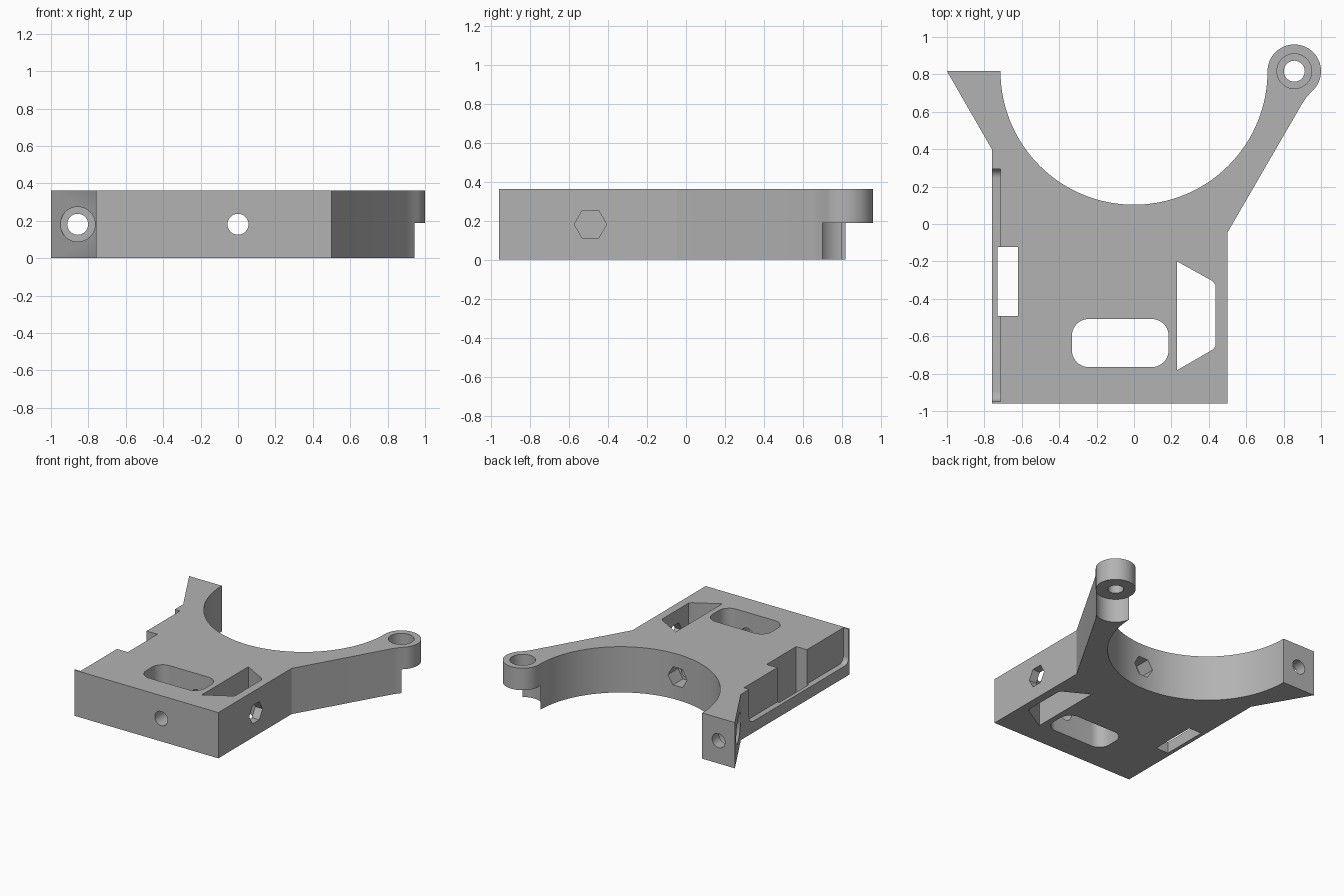
import bpy
import bmesh
from math import sin, cos, radians

cube = bpy.data.objects.get("Cube")
if cube:
    bpy.data.objects.remove(cube, do_unlink=True)

H = 0.362          # plate thickness
MID = H / 2
EAR = (0.857, 0.817)
EAR_R = 0.143
BORE_R = 0.714
HOLE_R, HEAD_R, NUT_R = 0.056, 0.093, 0.083

grey = bpy.data.materials.new("plain grey")
grey.use_nodes = True
colour = (0.45, 0.45, 0.45, 1)
grey.diffuse_color = colour
grey.node_tree.nodes["Principled BSDF"].inputs["Base Color"].default_value = colour


def arc(centre, r, start, end, n):
    """Points along a circular arc, angles in degrees."""
    steps = [radians(start + (end - start) * i / n) for i in range(n + 1)]
    return [(centre[0] + r * cos(a), centre[1] + r * sin(a)) for a in steps]


def circle(centre, r, n=48):
    return arc(centre, r, 0, 360, n)[:-1]


def rounded_box(x0, x1, y0, y1, r):
    corners = [(x1 - r, y1 - r), (x0 + r, y1 - r), (x0 + r, y0 + r), (x1 - r, y0 + r)]
    return [p for i, c in enumerate(corners) for p in arc(c, r, 90 * i, 90 * i + 90, 10)]


def prism(name, points, lo, hi, axis="Z"):
    """Extrude a flat outline between lo and hi along an axis."""
    place = {"X": lambda u, v, w: (w, u, v),
             "Y": lambda u, v, w: (u, w, v),
             "Z": lambda u, v, w: (u, v, w)}[axis]
    bm = bmesh.new()
    low = [bm.verts.new(place(u, v, lo)) for u, v in points]
    high = [bm.verts.new(place(u, v, hi)) for u, v in points]
    bm.faces.new(low)
    bm.faces.new(high)
    for i in range(len(points)):
        j = (i + 1) % len(points)
        bm.faces.new((low[i], low[j], high[j], high[i]))
    bmesh.ops.recalc_face_normals(bm, faces=bm.faces)
    mesh = bpy.data.meshes.new(name)
    bm.to_mesh(mesh)
    bm.free()
    mesh.materials.append(grey)
    obj = bpy.data.objects.new(name, mesh)
    bpy.context.collection.objects.link(obj)
    return obj


# Bracket plate: square base, half-round cradle, pointed horn and round ear
outline = [(-0.76, -0.96), (0.5, -0.96), (0.5, -0.045),
           (0.9, 0.645), (0.922, 0.677), (0.946, 0.704)]
outline += arc(EAR, EAR_R, -42, 180, 48)
outline += arc((0, EAR[1]), BORE_R, 0, -180, 80)[1:]
outline += [(-1, EAR[1]), (-0.76, 0.4)]
bracket = prism("cradle_bracket", outline, 0, H)

cutters = [
    # Ear: clearance underneath, screw hole and head recess
    prism("ear_clearance", circle(EAR, EAR_R + 0.002, 64), -0.1, 0.188),
    prism("ear_hole", circle(EAR, HOLE_R), 0.1, 0.5),
    prism("ear_head_recess", circle(EAR, HEAD_R), 0.27, 0.5),
    # Horn: screw hole and head recess from the front
    prism("horn_hole", circle((-EAR[0], MID), HOLE_R), 0.4, 0.9, "Y"),
    prism("horn_head_recess", circle((-EAR[0], MID), HEAD_R), 0.3, 0.73, "Y"),
    # Long centre bolt hole with a nut trap in the cradle
    prism("centre_hole", circle((0, MID), HOLE_R), -1.1, 0.3, "Y"),
    prism("centre_nut_trap", circle((0, MID), NUT_R, 6), -0.02, 0.3, "Y"),
    # Hexagonal opening in the right wall
    prism("side_hex", circle((-0.49, MID), NUT_R, 6), 0.35, 0.6, "X"),
    # Pockets through the plate
    prism("slot_pocket", rounded_box(-0.332, 0.185, -0.765, -0.508, 0.09), -0.1, 0.5),
    prism("tapered_pocket", [(0.23, -0.2), (0.42, -0.305), (0.435, -0.325), (0.435, -0.655),
                             (0.42, -0.672), (0.23, -0.782)], -0.1, 0.5),
    prism("narrow_pocket", [(-0.73, -0.492), (-0.62, -0.492),
                            (-0.62, -0.122), (-0.73, -0.122)], -0.1, 0.5),
    # Shallow rebate along the left edge with rounded lower corners
    prism("edge_rebate", rounded_box(-0.948, 0.295, 0.09, 0.6, 0.05), -0.9, -0.714, "X"),
]

for cutter in cutters:
    cutter.hide_render = True
    mod = bracket.modifiers.new(cutter.name, "BOOLEAN")
    mod.operation = "DIFFERENCE"
    mod.solver = "EXACT"
    mod.object = cutter

# Bake the cuts, then drop the cutters
bpy.context.view_layer.update()
graph = bpy.context.evaluated_depsgraph_get()
baked = bpy.data.meshes.new_from_object(bracket.evaluated_get(graph))
bracket.modifiers.clear()
bracket.data = baked
for cutter in cutters:
    bpy.data.objects.remove(cutter, do_unlink=True)

bpy.ops.object.select_all(action="DESELECT")
bracket.select_set(True)
bpy.context.view_layer.objects.active = bracket
bpy.ops.object.shade_smooth_by_angle(angle=radians(30))
